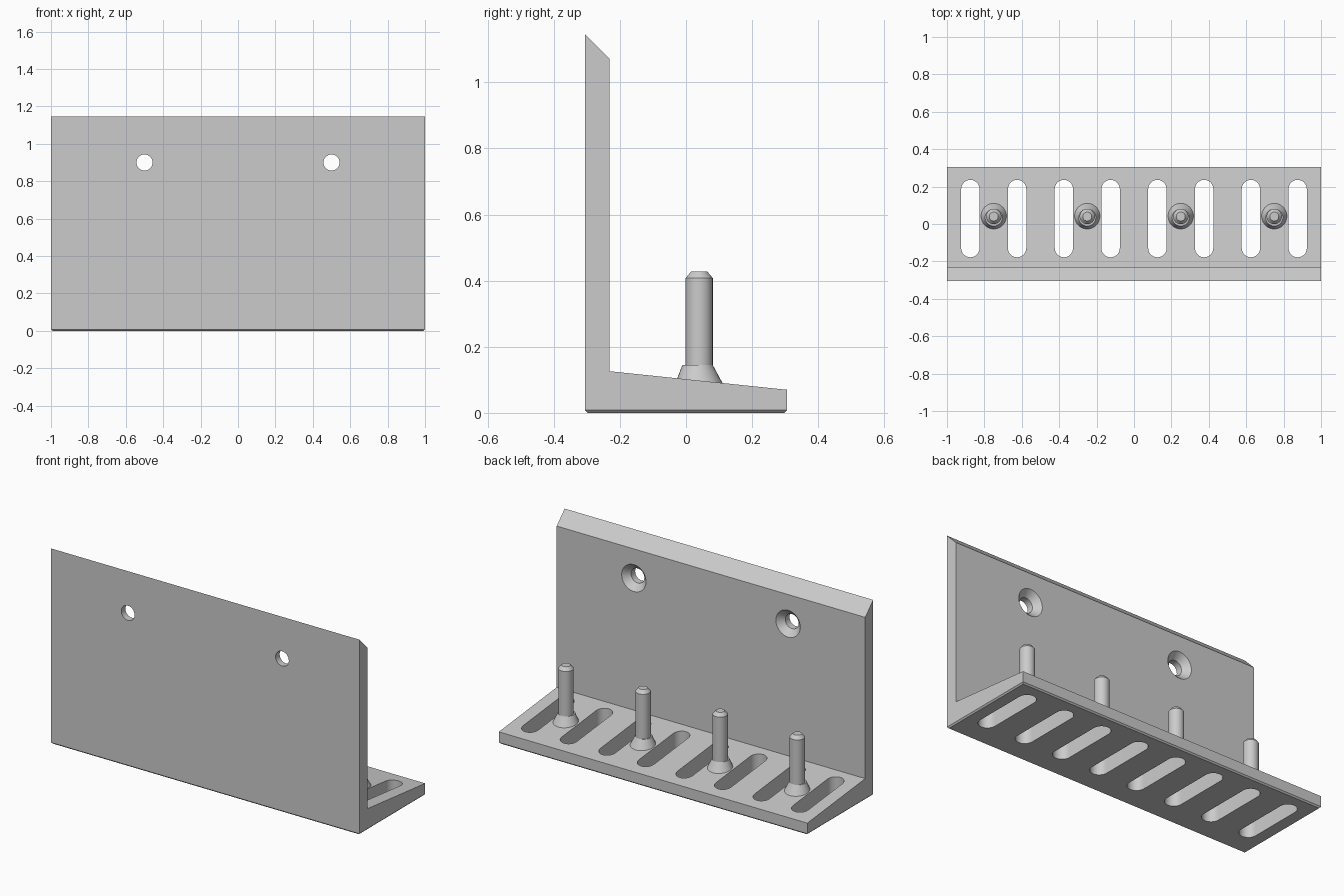
import bpy, bmesh, math
from mathutils import Matrix, Vector

if "Cube" in bpy.data.objects:
    bpy.data.objects.remove(bpy.data.objects["Cube"], do_unlink=True)

grey = bpy.data.materials.new("plain grey")
grey.use_nodes = True
colour = (0.6, 0.6, 0.6, 1)
grey.diffuse_color = colour
grey.node_tree.nodes["Principled BSDF"].inputs["Base Color"].default_value = colour


def make_object(name, bm):
    bmesh.ops.recalc_face_normals(bm, faces=bm.faces[:])
    mesh = bpy.data.meshes.new(name)
    bm.to_mesh(mesh)
    bm.free()
    mesh.materials.append(grey)
    obj = bpy.data.objects.new(name, mesh)
    bpy.context.collection.objects.link(obj)
    return obj


def prism(name, points, offset, bevel_base=0):
    """Extrude a flat outline along an offset."""
    bm = bmesh.new()
    face = bm.faces.new([bm.verts.new(p) for p in points])
    new = bmesh.ops.extrude_face_region(bm, geom=[face])["geom"]
    moved = [v for v in new if isinstance(v, bmesh.types.BMVert)]
    bmesh.ops.translate(bm, verts=moved, vec=offset)
    if bevel_base:
        base = [e for e in bm.edges if all(v.co.z < 0.001 for v in e.verts)]
        bmesh.ops.bevel(bm, geom=base, offset=bevel_base, segments=1, affect='EDGES')
    return make_object(name, bm)


def lathe(name, rings, matrix, sides=32):
    """Stack circles given as (radius, height, sideways shift), capped at both ends."""
    bm = bmesh.new()
    loops = []
    for radius, height, shift in rings:
        loops.append([bm.verts.new(matrix @ Vector((
            radius * math.cos(math.tau * i / sides),
            radius * math.sin(math.tau * i / sides) + shift, height))) for i in range(sides)])
    for low, high in zip(loops, loops[1:]):
        for i in range(sides):
            j = (i + 1) % sides
            bm.faces.new((low[i], low[j], high[j], high[i]))
    bm.faces.new(loops[0])
    bm.faces.new(loops[-1])
    return make_object(name, bm)


def smooth(obj):
    bpy.ops.object.select_all(action='DESELECT')
    obj.select_set(True)
    bpy.context.view_layer.objects.active = obj
    bpy.ops.object.shade_smooth_by_angle(angle=math.radians(25))


# L-shaped bracket: upright plate with sloped top edge and a tapering shelf
profile = [(-0.305, 0), (-0.305, 1.145), (-0.231, 1.071),
           (-0.231, 0.126), (0.305, 0.07), (0.305, 0)]
bracket = prism("bracket", [(-1, y, z) for y, z in profile], (2, 0, 0), bevel_base=0.008)

# Slots through the shelf
cutters = []
slot_radius, slot_front, slot_back = 0.049, -0.178, 0.236
for n in range(8):
    x = -0.875 + n * 0.25
    outline = []
    for i in range(34):
        half = i // 17
        a = math.pi * (i - half) / 16
        y = slot_front + slot_radius if half else slot_back - slot_radius
        outline.append((x + slot_radius * math.cos(a), y + slot_radius * math.sin(a), -0.1))
    cutters.append(prism("slot_cutter", outline, (0, 0, 0.4)))

# Countersunk screw holes through the upright plate
for x in (-0.5, 0.5):
    place = Matrix.Translation((x, -0.231, 0.9)) @ Matrix.Rotation(-math.pi / 2, 4, 'X')
    cutters.append(lathe("screw_hole_cutter",
                         [(0.043, -0.2, 0), (0.043, -0.036, 0), (0.089, 0.01, 0)], place))

for cutter in cutters:
    cutter.hide_render = True
    cutter.hide_set(True)
    cut = bracket.modifiers.new("cut", 'BOOLEAN')
    cut.operation = 'DIFFERENCE'
    cut.solver = 'EXACT'
    cut.object = cutter

# Bake the cuts, then drop the cutters
bpy.context.view_layer.update()
cut_mesh = bpy.data.meshes.new_from_object(
    bracket.evaluated_get(bpy.context.evaluated_depsgraph_get()))
bracket.modifiers.clear()
bracket.data = cut_mesh
for cutter in cutters:
    bpy.data.objects.remove(cutter, do_unlink=True)
smooth(bracket)

# Pegs with chamfered tips and flared collars
for n in range(4):
    place = Matrix.Translation((-0.75 + n * 0.5, 0.04, 0))
    smooth(lathe("peg", [(0.041, 0.05, 0), (0.041, 0.408, 0), (0.024, 0.428, 0)], place))
    smooth(lathe("peg_collar", [(0.076, 0.08, 0), (0.046, 0.145, -0.005)], place))
